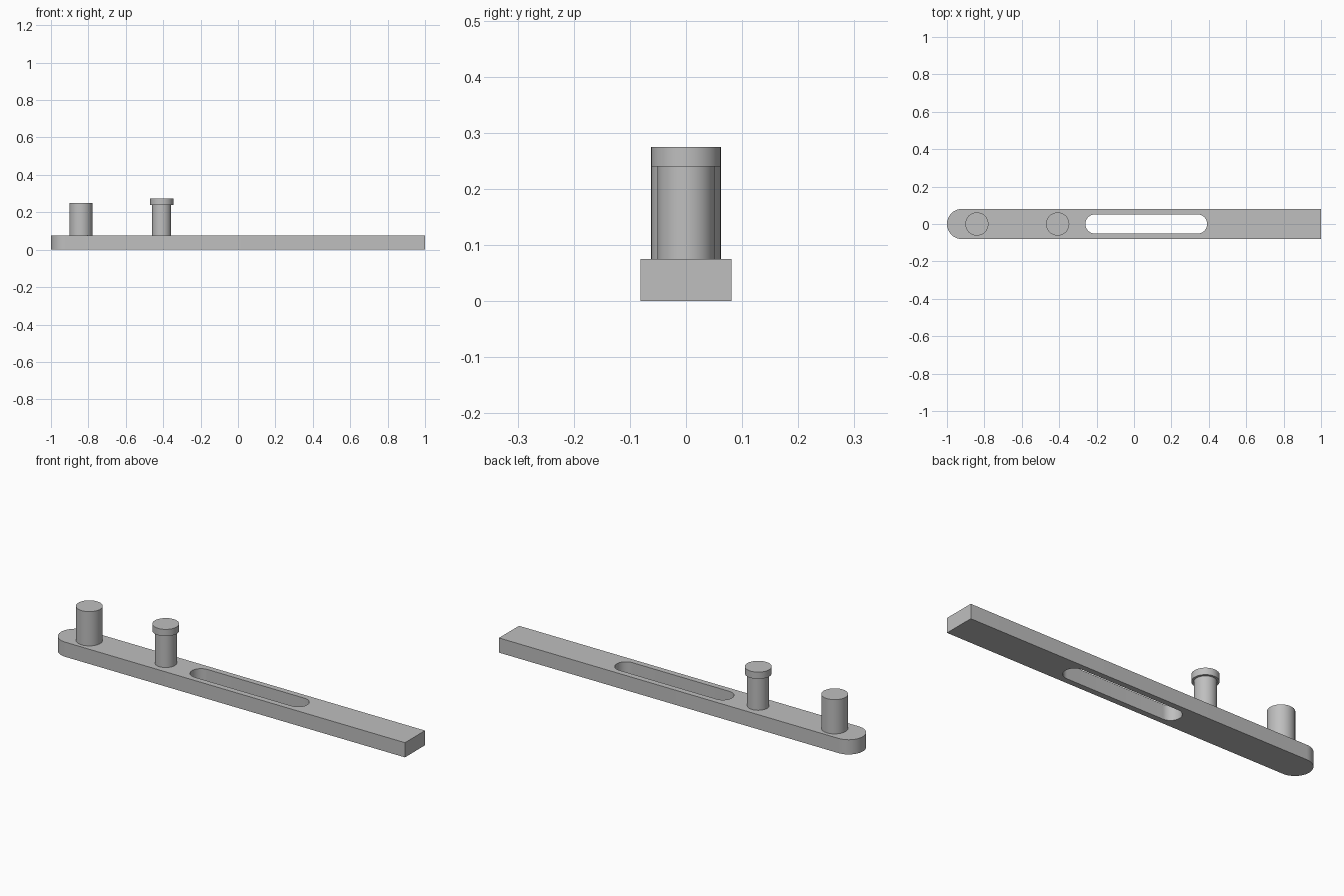
import bpy, bmesh, math

if "Cube" in bpy.data.objects:
    bpy.data.objects.remove(bpy.data.objects["Cube"])

grey = bpy.data.materials.new("light_grey")
grey.diffuse_color = (0.52, 0.52, 0.52, 1)
grey.use_nodes = True
grey.node_tree.nodes["Principled BSDF"].inputs["Base Color"].default_value = grey.diffuse_color
PLATE_TOP = 0.075


def finish(bm, name):
    bmesh.ops.recalc_face_normals(bm, faces=bm.faces)
    me = bpy.data.meshes.new(name)
    bm.to_mesh(me)
    bm.free()
    me.materials.append(grey)
    ob = bpy.data.objects.new(name, me)
    bpy.context.collection.objects.link(ob)
    bpy.ops.object.select_all(action='DESELECT')
    ob.select_set(True)
    bpy.context.view_layer.objects.active = ob
    bpy.ops.object.shade_smooth_by_angle(angle=math.radians(30))
    return ob


def arc(cx, r, start, n=24):
    # half circle turning counter-clockwise from the start angle
    return [(cx + r * math.cos(start + math.pi * i / n),
             r * math.sin(start + math.pi * i / n)) for i in range(n + 1)]


def add_loop(bm, pts):
    vs = [bm.verts.new((x, y, 0)) for x, y in pts]
    return [bm.edges.new((vs[i - 1], vs[i])) for i in range(len(vs))]


def pin(name, x, steps, n=48):
    # turned pin: steps are (radius, z) pairs from bottom to top
    bm = bmesh.new()
    rings = [[bm.verts.new((x + r * math.cos(2 * math.pi * i / n),
                            r * math.sin(2 * math.pi * i / n), z))
              for i in range(n)] for r, z in steps]
    for a, b in zip(rings, rings[1:]):
        for i in range(n):
            bm.faces.new((a[i - 1], a[i], b[i], b[i - 1]))
    bm.faces.new(rings[0])
    bm.faces.new(rings[-1])
    finish(bm, name)


# flat bar: rounded left end, square right end, long slot through the middle
W, R = 0.081, 0.0515
bm = bmesh.new()
edges = add_loop(bm, arc(-1 + W, W, math.pi / 2) + [(1, -W), (1, W)])
edges += add_loop(bm, arc(-0.26 + R, R, math.pi / 2) + arc(0.391 - R, R, -math.pi / 2))
bmesh.ops.triangle_fill(bm, edges=edges, use_beauty=True)
ext = bmesh.ops.extrude_face_region(bm, geom=bm.faces[:], use_keep_orig=True)
top = [v for v in ext["geom"] if isinstance(v, bmesh.types.BMVert)]
bmesh.ops.translate(bm, verts=top, vec=(0, 0, PLATE_TOP))
finish(bm, "slotted_bar")

# plain pin and headed pin
pin("plain_pin", -0.84, [(0.062, PLATE_TOP), (0.062, 0.25)])
pin("headed_pin", -0.408, [(0.051, PLATE_TOP), (0.051, 0.24), (0.062, 0.24), (0.062, 0.275)])
